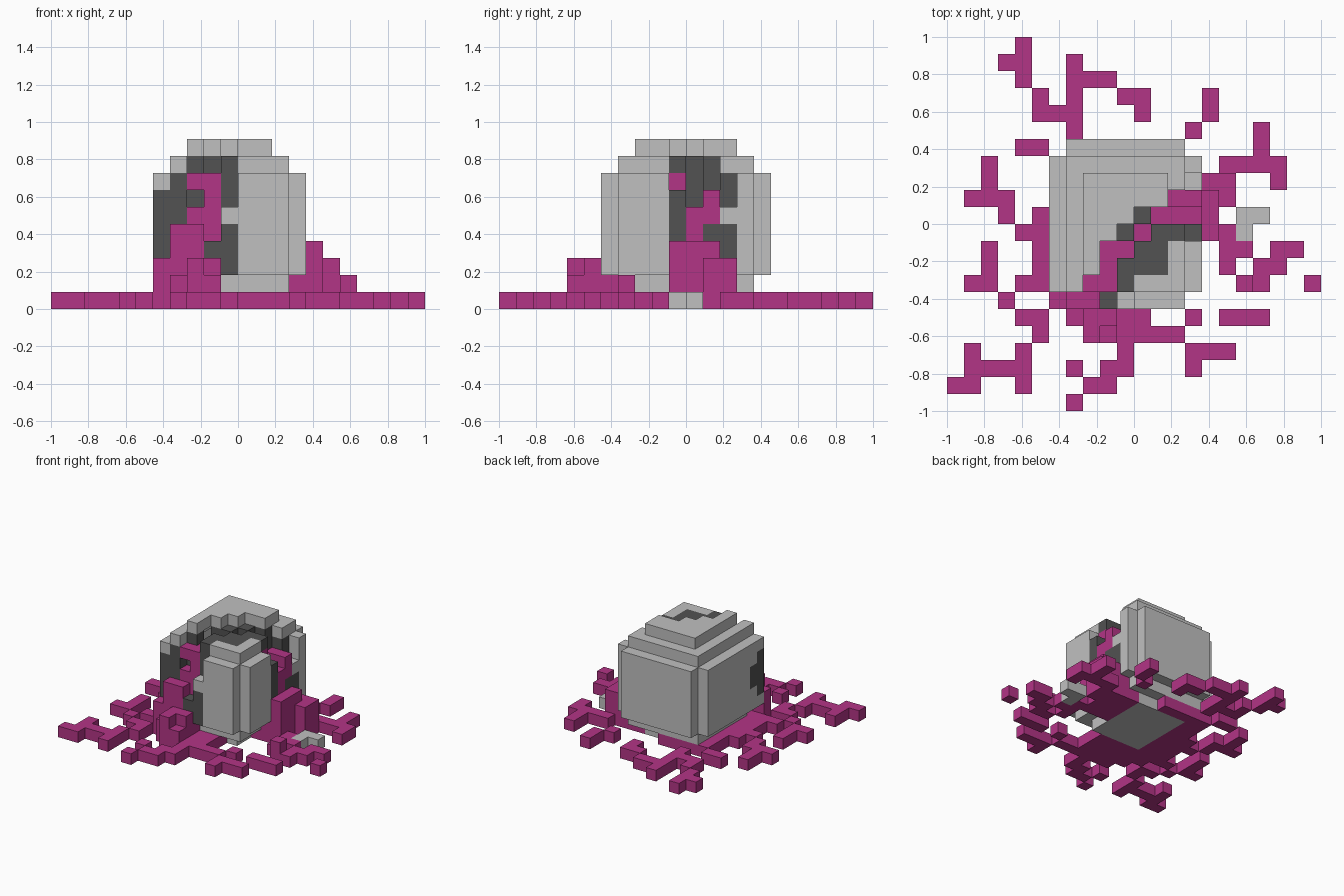
import bpy, bmesh

old = bpy.data.objects.get("Cube")
if old:
    bpy.data.objects.remove(old, do_unlink=True)

S = 2 / 22  # edge of one block


def material(name, rgb):
    m = bpy.data.materials.new(name)
    m.use_nodes = True
    m.diffuse_color = (*rgb, 1)
    bsdf = next(n for n in m.node_tree.nodes if n.type == 'BSDF_PRINCIPLED')
    bsdf.inputs["Base Color"].default_value = (*rgb, 1)
    bsdf.inputs["Roughness"].default_value = 0.9
    return m


GREY = material("pale grey", (0.53, 0.53, 0.53))
DARK = material("charcoal", (0.085, 0.085, 0.085))
PINK = material("magenta", (0.45, 0.035, 0.24))


def box(c0, r0, c1, r1, k0=0, k1=0):
    """Set of blocks: columns run to +x, rows run from back to front, k is up."""
    return {(c, r, k) for c in range(c0, c1 + 1) for r in range(r0, r1 + 1)
            for k in range(k0, k1 + 1)}


def boxes(*args):
    return set().union(*(box(*a) for a in args))


# Corner offsets of each block side, keyed by outward direction
SIDES = {
    (1, 0, 0): ((1, 0, 0), (1, 1, 0), (1, 1, 1), (1, 0, 1)),
    (-1, 0, 0): ((0, 0, 0), (0, 0, 1), (0, 1, 1), (0, 1, 0)),
    (0, 1, 0): ((0, 1, 0), (0, 1, 1), (1, 1, 1), (1, 1, 0)),
    (0, -1, 0): ((0, 0, 0), (1, 0, 0), (1, 0, 1), (0, 0, 1)),
    (0, 0, 1): ((0, 0, 1), (1, 0, 1), (1, 1, 1), (0, 1, 1)),
    (0, 0, -1): ((0, 0, 0), (0, 1, 0), (1, 1, 0), (1, 0, 0)),
}


def block_object(name, cells, mat, everything):
    """Join blocks into one mesh, keeping only sides open to the air."""
    bm = bmesh.new()
    for c, r, k in sorted(cells):
        for (dx, dy, dz), corners in SIDES.items():
            if (c + dx, r - dy, k + dz) in everything:
                continue
            bm.faces.new([bm.verts.new(((c + x - 11) * S, (10 - r + y) * S, (k + z) * S))
                          for x, y, z in corners])
    bmesh.ops.remove_doubles(bm, verts=bm.verts, dist=1e-4)
    me = bpy.data.meshes.new(name)
    bm.to_mesh(me)
    bm.free()
    me.materials.append(mat)
    bpy.context.collection.objects.link(bpy.data.objects.new(name, me))


# Hollow egg shell: stepped layers, one block thick
solid = set()
for k in range(10):
    i = {0: 2, 1: 1, 8: 1, 9: 2}.get(k, 0)
    layer = box(6 + i, 6 + i, 14 - i, 15 - i, k, k)
    if i == 0:
        layer -= {(c, r, k) for c in (6, 14) for r in (6, 15)}
    solid |= layer
shell = {(c, r, k) for c, r, k in solid
         if any((c + x, r - y, k + z) not in solid for x, y, z in SIDES)}

# Diagonal crack from the front corner over the crown to the side
for row, first in {10: 11, 11: 10, 12: 9, 13: 9}.items():
    shell -= box(first, row, 13, row, 9, 9)
shell -= boxes((13, 9, 13, 11, 8, 8), (8, 14, 10, 14, 8, 8), (6, 15, 9, 15, 2, 7),
               (10, 15, 10, 15, 6, 7), (14, 9, 14, 11, 2, 7), (14, 8, 14, 8, 6, 7),
               (7, 14, 9, 14, 1, 1), (13, 8, 13, 11, 1, 1))

# Dark broken rim on both sides of the crack
rim = boxes(
    (6, 14, 6, 14, 3, 6), (6, 13, 6, 13, 4, 5), (7, 14, 7, 14, 5, 7), (8, 13, 8, 13, 6, 6),
    (8, 13, 8, 13, 8, 8), (9, 11, 9, 11, 8, 8), (10, 11, 10, 11, 8, 8),
    (11, 10, 11, 10, 6, 8), (12, 9, 12, 9, 7, 8), (13, 8, 13, 8, 6, 7))
rim |= boxes(
    (14, 8, 14, 8, 3, 4), (14, 9, 14, 9, 4, 4), (14, 11, 14, 11, 4, 6), (12, 11, 13, 11, 8, 8),
    (11, 12, 12, 13, 8, 8), (10, 13, 10, 13, 8, 8), (10, 14, 10, 14, 6, 8),
    (10, 15, 10, 15, 2, 4), (9, 15, 9, 15, 3, 3))
shell -= rim

# Growth spilling out of the crack
growth = boxes(
    (6, 15, 6, 15, 0, 2), (7, 15, 8, 15, 0, 4), (9, 15, 9, 15, 0, 2), (8, 14, 8, 14, 0, 5),
    (8, 14, 8, 14, 7, 7), (9, 14, 9, 14, 0, 7), (9, 13, 9, 13, 1, 7), (9, 12, 10, 12, 1, 7),
    (11, 11, 11, 11, 1, 6), (12, 10, 13, 10, 1, 5), (13, 9, 13, 9, 0, 6), (13, 11, 13, 11, 7, 7))
growth |= boxes(
    (14, 10, 14, 10, 0, 5), (14, 9, 14, 9, 0, 3), (14, 9, 14, 9, 5, 6), (14, 11, 14, 11, 0, 3),
    (15, 9, 15, 11, 0, 3), (14, 8, 15, 8, 0, 2), (16, 8, 16, 9, 0, 2), (7, 16, 9, 16, 0, 1),
    (8, 16, 9, 16, 2, 2), (8, 17, 9, 17, 0, 1), (8, 17, 8, 17, 2, 2), (17, 14, 17, 14, 0, 1))
# Mat beneath the shell
growth |= boxes((6, 7, 7, 14), (8, 7, 10, 7), (8, 14, 11, 15), (13, 8, 13, 11))

# Flat creeping branches on the ground
back_branches = boxes(
    (4, 0, 4, 2), (3, 1, 3, 1), (5, 3, 5, 4), (6, 4, 6, 4), (7, 1, 7, 5), (8, 2, 9, 2),
    (10, 3, 11, 3), (11, 4, 11, 4), (15, 3, 15, 4), (14, 5, 14, 5), (4, 6, 5, 6))
right_branches = boxes(
    (18, 5, 18, 7), (16, 7, 19, 7), (19, 8, 19, 8), (16, 8, 16, 9), (16, 11, 16, 13),
    (17, 12, 17, 12), (19, 12, 20, 12), (18, 13, 19, 13), (17, 14, 18, 14), (21, 14, 21, 14))
left_branches = boxes(
    (2, 7, 2, 9), (1, 9, 3, 9), (3, 10, 3, 10), (4, 11, 4, 11), (5, 10, 5, 14), (2, 12, 2, 14),
    (1, 14, 1, 14), (4, 14, 4, 14), (3, 15, 3, 15), (4, 16, 5, 16), (5, 17, 5, 17),
    (4, 18, 4, 20), (1, 18, 1, 20), (2, 19, 3, 19), (0, 20, 0, 20))
front_branches = boxes(
    (7, 16, 11, 16), (8, 17, 13, 17), (10, 18, 10, 19), (9, 19, 9, 20), (8, 20, 8, 20),
    (7, 19, 7, 19), (7, 21, 7, 21), (14, 16, 14, 16), (16, 16, 18, 16), (14, 18, 16, 18),
    (14, 19, 14, 19))

# Loose chip of shell on the ground
chip = boxes((17, 10, 18, 10), (17, 11, 17, 11))

parts = [("egg_shell", shell, GREY), ("shell_chip", chip, GREY), ("broken_rim", rim, DARK),
         ("growth", growth, PINK), ("back_branches", back_branches, PINK),
         ("right_branches", right_branches, PINK), ("left_branches", left_branches, PINK),
         ("front_branches", front_branches, PINK)]

# Earlier parts claim shared blocks first
everything = set().union(*(cells for _, cells, _ in parts))
taken = set()
for name, cells, mat in parts:
    block_object(name, cells - taken, mat, everything)
    taken |= cells
